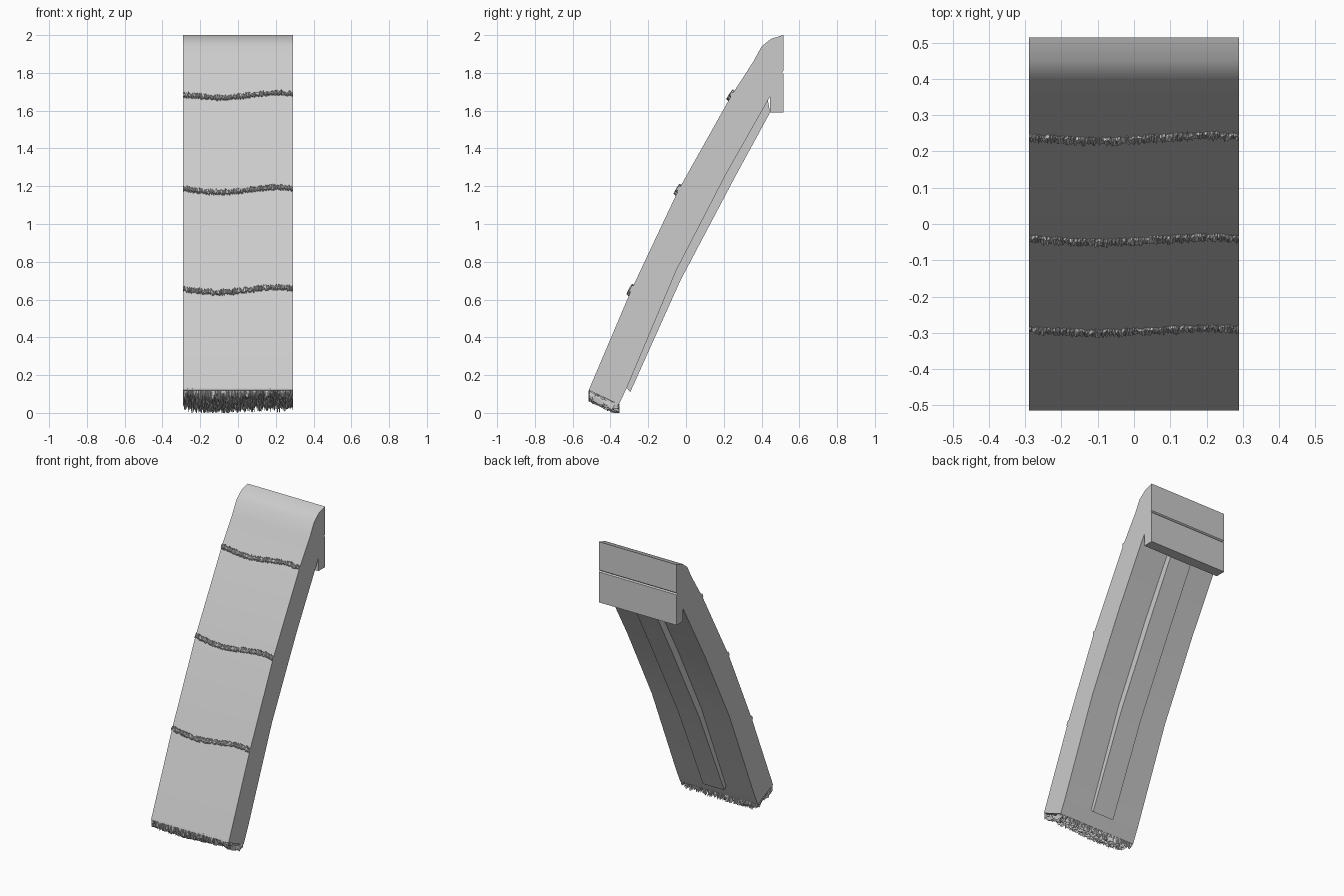
import bpy, bmesh, math, random
from mathutils import Vector

random.seed(4)
HALF = 0.29

cube = bpy.data.objects.get("Cube")
if cube:
    bpy.data.objects.remove(cube)

stone = bpy.data.materials.new("light grey stone")
stone.use_nodes = True
GREY = (0.6, 0.6, 0.6, 1)
stone.diffuse_color = GREY
stone.node_tree.nodes["Principled BSDF"].inputs["Base Color"].default_value = GREY


def finish(name, bm, angle):
    """Turn a bmesh into a shaded object in the stone colour."""
    bmesh.ops.recalc_face_normals(bm, faces=bm.faces)
    mesh = bpy.data.meshes.new(name)
    bm.to_mesh(mesh)
    bm.free()
    mesh.materials.append(stone)
    ob = bpy.data.objects.new(name, mesh)
    bpy.context.collection.objects.link(ob)
    bpy.ops.object.select_all(action='DESELECT')
    ob.select_set(True)
    bpy.context.view_layer.objects.active = ob
    if angle:
        bpy.ops.object.shade_smooth_by_angle(angle=math.radians(angle))
    return ob


def extrude_profile(name, profile, half):
    """Extrude a closed (y, z) outline across x."""
    bm = bmesh.new()
    face = bm.faces.new([bm.verts.new((-half, y, z)) for y, z in profile])
    new = bmesh.ops.extrude_face_region(bm, geom=[face])["geom"]
    bmesh.ops.translate(bm, vec=(2 * half, 0, 0),
                        verts=[v for v in new if isinstance(v, bmesh.types.BMVert)])
    return finish(name, bm, 32)


def wave(x):
    """Gentle drift shared by every broken seam."""
    return 0.014 * math.sin((x - 0.05) * 10.5)


def grid_surface(name, rows, cols, point, closed=False):
    """Flat-faced sheet through point(row, col), optionally closed along the rows."""
    bm = bmesh.new()
    verts = [[bm.verts.new(point(r, c)) for c in range(cols + 1)] for r in range(rows)]
    for r in range(rows if closed else rows - 1):
        a, b = verts[r], verts[(r + 1) % rows]
        for c in range(cols):
            bm.faces.new((a[c], a[c + 1], b[c + 1], b[c]))
    if closed:
        for c in (0, cols):
            bm.faces.new([row[c] for row in verts])
    bmesh.ops.triangulate(bm, faces=bm.faces)
    return finish(name, bm, 0)


# Leaning slab with a rounded crown and a hooked block at the back
front = [(-0.515, 0.12), (-0.29, 0.65), (-0.04, 1.18), (0.24, 1.68),
         (0.355, 1.857), (0.40, 1.94), (0.45, 1.98), (0.515, 2.0)]
hook = [(0.515, 1.81), (0.507, 1.803), (0.515, 1.796), (0.515, 1.59),
        (0.445, 1.59), (0.445, 1.675)]
inner = [(0.21, 1.26), (-0.05, 0.757), (-0.31, 0.14), (-0.355, 0.045)]
extrude_profile("leaning_slab", front + hook + inner, HALF)

# Raised rib down the middle of the back
rib_outer = [(0.445, 1.59), (0.26, 1.25), (-0.03, 0.70), (-0.295, 0.11)]
rib_inner = [(-0.33, 0.15), (-0.08, 0.757), (0.18, 1.26), (0.43, 1.675)]
extrude_profile("back_rib", rib_outer + rib_inner, 0.08)

# Jagged ledges across the front
COLS = 170


def ledge(name, base, tangent):
    t = Vector((0, *tangent)).normalized()
    out = Vector((0, -t.z, t.y))
    section = [(0.010, -0.012), (0.010, 0.008), (-0.010, 0.011), (-0.016, -0.012)]

    def point(r, c):
        x = -HALF + 2 * HALF * c / COLS
        along, away = section[r]
        along += wave(x) + random.uniform(-0.009, 0.009)
        away += random.uniform(-0.004, 0.004) if away > 0 else 0
        p = Vector((x, *base)) + t * along + out * away
        return p

    grid_surface(name, len(section), COLS, point, closed=True)


for label, i in (("lower", 1), ("middle", 2), ("upper", 3)):
    before, after = Vector(front[i - 1]), Vector(front[i + 1])
    ledge(label + "_broken_ledge", front[i], after - before)

# Splintered underside
DEPTH = 11
start, end = Vector(front[0]), Vector(inner[-1])


def splinter(r, c):
    x = -HALF + 2 * HALF * c / COLS
    edge = r in (0, DEPTH - 1)
    y, z = start.lerp(end, min(max((r - 1) / (DEPTH - 3), 0.02), 0.98))
    if edge:
        return (x, y, z + 0.01)
    drop = max(0.0, 0.03 + wave(x) * -0.6 + random.uniform(-0.03, 0.026))
    jitter = random.uniform(-0.006, 0.006)
    return (x, max(-0.515, y + jitter), max(0.0, z - drop))


grid_surface("splintered_base", DEPTH, COLS, splinter)
